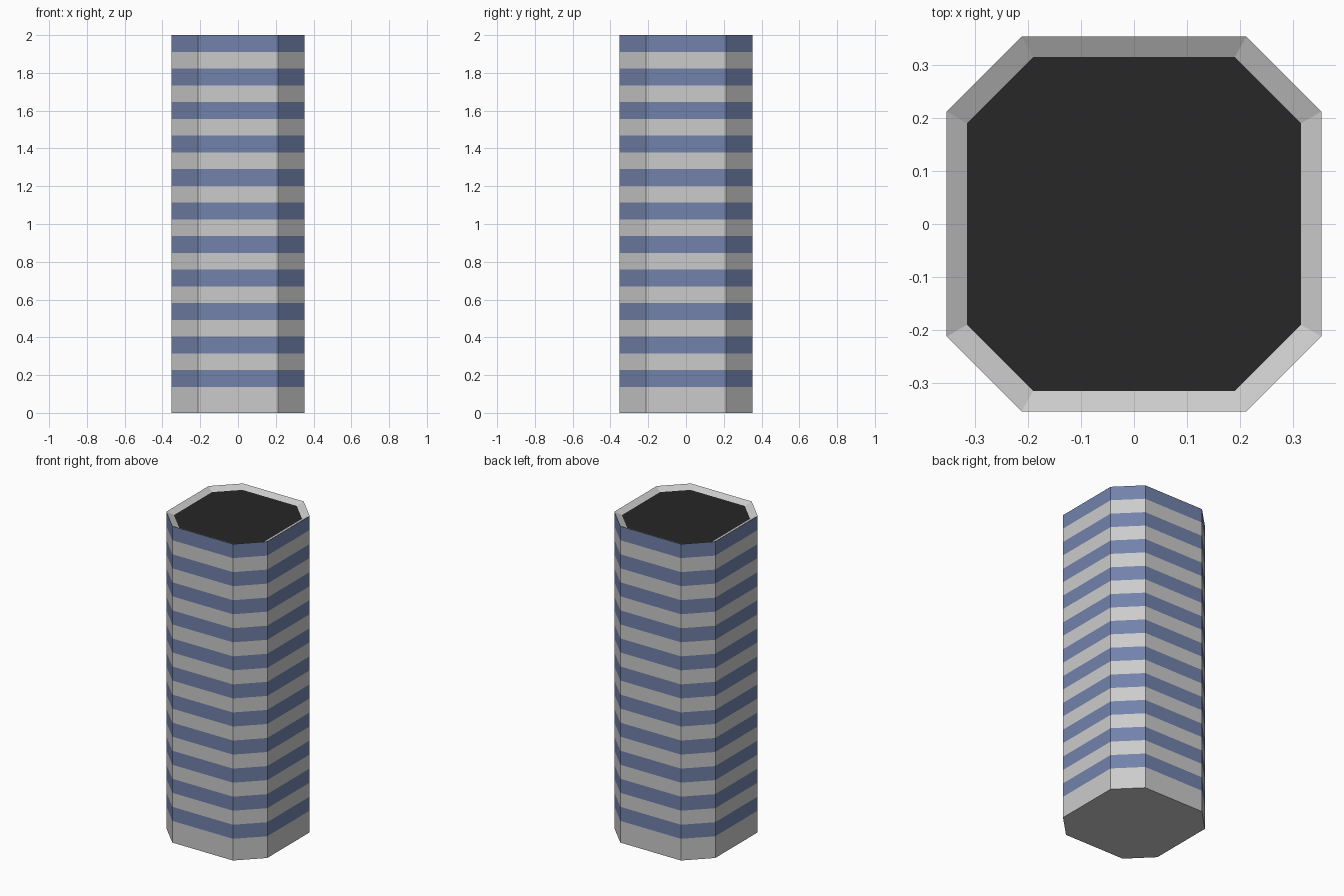
import bpy, bmesh

if "Cube" in bpy.data.objects:
    bpy.data.objects.remove(bpy.data.objects["Cube"])

HEIGHT = 2.0
BAND = 0.0887          # height of one stripe
STRIPES = 10


def octagon(half, cut):
    """Square of the given half width with its corners cut off."""
    return [(cut, -half), (half, -cut), (half, cut), (cut, half),
            (-cut, half), (-half, cut), (-half, -cut), (-cut, -half)]


def material(name, color):
    mat = bpy.data.materials.new(name)
    mat.diffuse_color = (*color, 1)
    mat.use_nodes = True
    mat.node_tree.nodes["Principled BSDF"].inputs["Base Color"].default_value = mat.diffuse_color
    return mat


def ring(bm, outline, z):
    return [bm.verts.new((x, y, z)) for x, y in outline]


def bridge(bm, low, high, index=0):
    for i in range(8):
        j = (i + 1) % 8
        bm.faces.new((low[i], low[j], high[j], high[i])).material_index = index


OUTER = octagon(0.353, 0.212)
INNER = octagon(0.315, 0.19)

bm = bmesh.new()

# closed base and plain lower wall
low = ring(bm, OUTER, 0)
bm.faces.new(low[::-1])

# alternating striped wall up to the rim
for k in range(2 * STRIPES + 2):
    high = ring(bm, OUTER, HEIGHT - BAND * (2 * STRIPES + 1 - k))
    bridge(bm, low, high, 1 if k % 2 else 0)
    low = high

# rim sloping inward and down to the dark top panel
inner = ring(bm, INNER, HEIGHT - 0.02)
bridge(bm, low, inner)
bm.faces.new(inner).material_index = 2

mesh = bpy.data.meshes.new("striped_column")
bm.to_mesh(mesh)
bm.free()
mesh.materials.append(material("grey", (0.8, 0.8, 0.8)))
mesh.materials.append(material("blue", (0.17, 0.225, 0.41)))
mesh.materials.append(material("dark", (0.02, 0.02, 0.02)))
column = bpy.data.objects.new("striped_column", mesh)
bpy.context.collection.objects.link(column)
